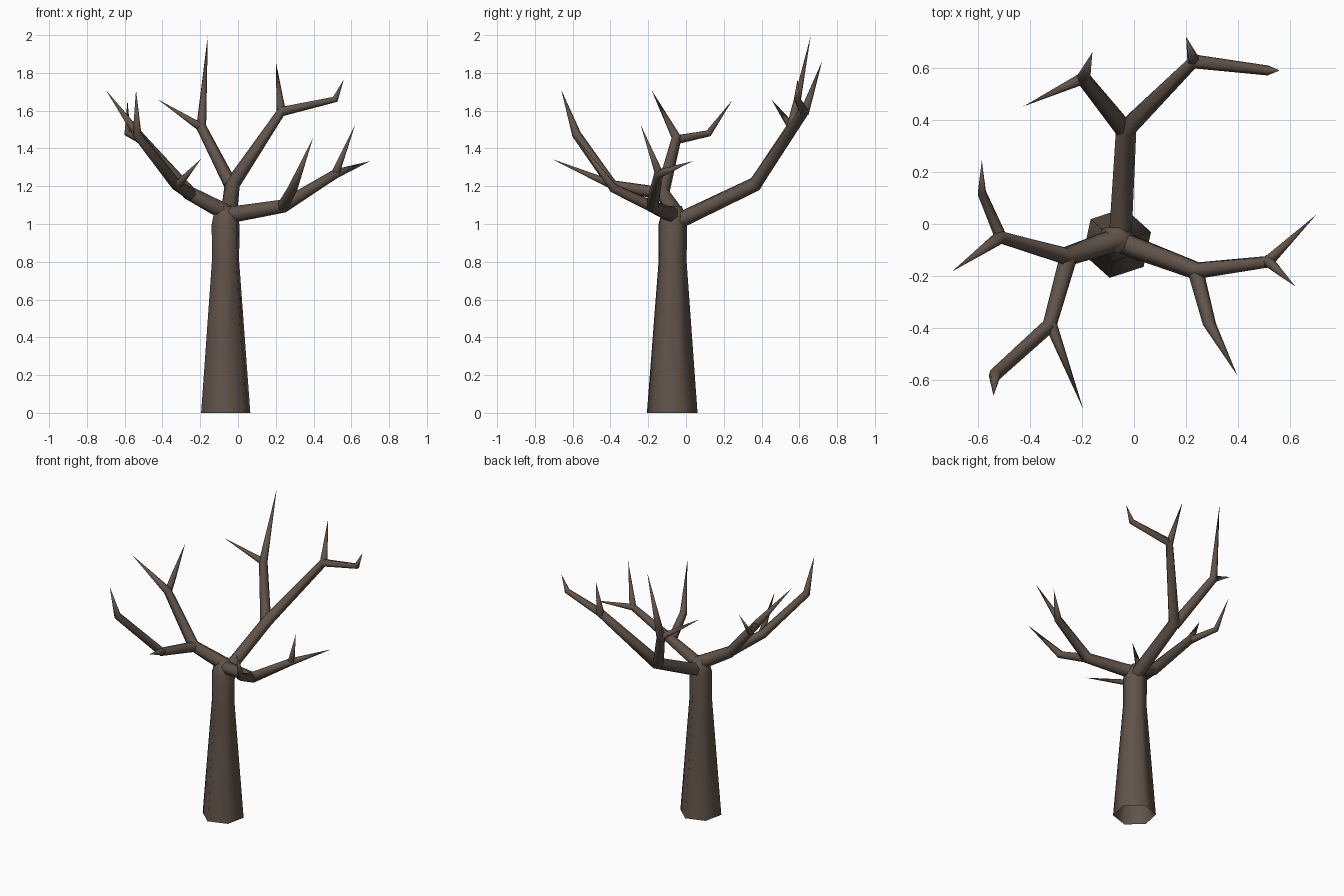
import bpy, bmesh, math
from mathutils import Vector

if "Cube" in bpy.data.objects:
    bpy.data.objects.remove(bpy.data.objects["Cube"])

bark = bpy.data.materials.new("dark_bark")
bark.diffuse_color = (0.118, 0.088, 0.068, 1)
bark.use_nodes = True
bark.node_tree.nodes["Principled BSDF"].inputs["Base Color"].default_value = bark.diffuse_color
SIDES = 6


def finish(bm, name):
    bmesh.ops.recalc_face_normals(bm, faces=bm.faces)
    me = bpy.data.meshes.new(name)
    bm.to_mesh(me)
    bm.free()
    me.materials.append(bark)
    for p in me.polygons:
        p.use_smooth = True
    ob = bpy.data.objects.new(name, me)
    bpy.context.collection.objects.link(ob)


def bridge(bm, a, b):
    for i in range(SIDES):
        j = (i + 1) % SIDES
        if len(b) == 1:
            bm.faces.new((a[i], a[j], b[0]))
        else:
            bm.faces.new((a[i], a[j], b[j], b[i]))


def tube(bm, path):
    """Six-sided tapering tube through (x, y, z, radius); radius 0 makes a point."""
    pts = [Vector(p[:3]) for p in path]
    dirs = [(b - a).normalized() for a, b in zip(pts, pts[1:])]
    side = dirs[0].orthogonal()
    prev = None
    for i, p in enumerate(pts):
        t = (dirs[max(i - 1, 0)] + dirs[min(i, len(dirs) - 1)]).normalized()
        side = (side - t * side.dot(t)).normalized()
        up = t.cross(side)
        r = path[i][3]
        if r == 0:
            ring = [bm.verts.new(p)]
        else:
            ring = [bm.verts.new(p + r * (side * math.cos(k * math.tau / SIDES)
                                          + up * math.sin(k * math.tau / SIDES)))
                    for k in range(SIDES)]
        if prev:
            bridge(bm, prev, ring)
        prev = ring


def limb(name, *paths):
    bm = bmesh.new()
    for p in paths:
        tube(bm, p)
    finish(bm, name)


# trunk: hexagonal, open underneath, rounded crown where the limbs leave
bm = bmesh.new()
prev = None
for x, y, z, r in [(-.065, -.073, 0, .137), (-.066, -.071, .8, .076),
                   (-.066, -.07, 1.0, .077), (-.066, -.066, 1.05, .066),
                   (-.068, -.062, 1.095, .04)]:
    ring = [bm.verts.new((x + r * math.cos(math.radians(18 + 60 * k)),
                          y + r * math.sin(math.radians(18 + 60 * k)), z))
            for k in range(SIDES)]
    if prev:
        bridge(bm, prev, ring)
    prev = ring
bm.faces.new(prev)
finish(bm, "trunk")

# back limb with two forks
limb("back_limb",
     [(-.06, -.06, 1.01, .045), (-.05, .0, 1.035, .044), (-.03, .365, 1.21, .041),
      (.23, .625, 1.595, .028), (.515, .59, 1.66, .019), (.56, .59, 1.765, 0)],
     [(-.035, .36, 1.2, .036), (-.195, .56, 1.515, .028), (-.16, .66, 1.995, 0)],
     [(-.185, .565, 1.505, .024), (-.425, .452, 1.66, 0)],
     [(.23, .625, 1.585, .026), (.2, .72, 1.86, 0)])

# right limb
limb("right_limb",
     [(-.07, -.06, 1.05, .044), (.0, -.09, 1.055, .043), (.24, -.18, 1.095, .036),
      (.515, -.145, 1.265, .025), (.7, .035, 1.333, 0)],
     [(.235, -.175, 1.09, .032), (.29, -.385, 1.19, .026), (.397, -.582, 1.455, 0)],
     [(.512, -.14, 1.26, .023), (.62, -.24, 1.525, 0)])

# left limb
limb("left_limb",
     [(-.06, -.06, 1.06, .045), (-.11, -.075, 1.085, .044), (-.26, -.125, 1.165, .038),
      (-.515, -.05, 1.455, .027), (-.7, -.183, 1.71, 0)],
     [(-.51, -.055, 1.445, .024), (-.585, .12, 1.48, .018), (-.585, .245, 1.655, 0)],
     [(-.25, -.12, 1.16, .035), (-.325, -.39, 1.205, .029), (-.535, -.58, 1.475, .025),
      (-.54, -.66, 1.71, 0)],
     [(-.32, -.385, 1.205, .025), (-.195, -.712, 1.345, 0)])
